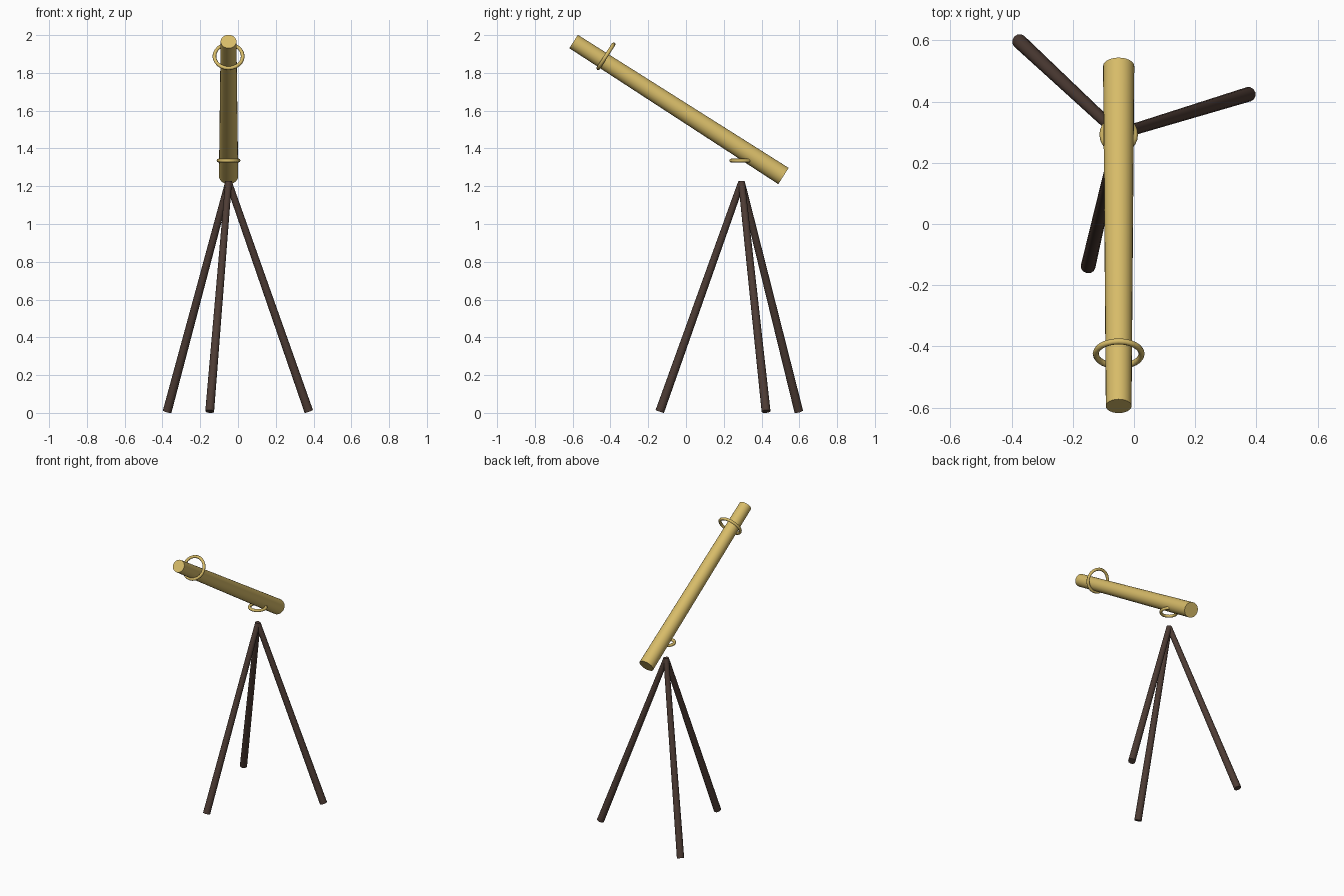
import bpy
from math import sin, cos, radians
from mathutils import Vector

if "Cube" in bpy.data.objects:
    bpy.data.objects.remove(bpy.data.objects["Cube"])


def material(name, color):
    m = bpy.data.materials.new(name)
    m.diffuse_color = (*color, 1)
    m.use_nodes = True
    m.node_tree.nodes["Principled BSDF"].inputs["Base Color"].default_value = m.diffuse_color
    return m


brass = material("brass", (0.68, 0.50, 0.14))
dark_wood = material("dark_wood", (0.075, 0.045, 0.035))


def finish(name, mat):
    ob = bpy.context.object
    ob.name = name
    ob.data.materials.append(mat)
    bpy.ops.object.shade_smooth_by_angle(angle=radians(50))
    return ob


def rod(name, a, b, ra, rb, sides, mat):
    """Tapered rod from point a (radius ra) to point b (radius rb)."""
    a, b = Vector(a), Vector(b)
    bpy.ops.mesh.primitive_cone_add(
        vertices=sides, radius1=ra, radius2=rb, depth=(b - a).length,
        location=(a + b) / 2, rotation=(b - a).to_track_quat('Z', 'Y').to_euler())
    return finish(name, mat)


def ring(name, center, axis, major, minor, mat):
    bpy.ops.mesh.primitive_torus_add(
        location=center, rotation=Vector(axis).to_track_quat('Z', 'Y').to_euler(),
        major_radius=major, minor_radius=minor, major_segments=24, minor_segments=8)
    return finish(name, mat)


X = -0.05
eye_end = Vector((X, 0.516, 1.254))
far_end = Vector((X, -0.595, 1.966))

# Telescope tube, slightly wider at the low end
rod("telescope_tube", eye_end, far_end, 0.051, 0.042, 24, brass)

# Collar around the upper tube and mounting ring under the lower tube
ring("upper_collar", (X, -0.424, 1.888), far_end - eye_end, 0.075, 0.010, brass)
ring("mount_ring", (X, 0.292, 1.336), (0, 0, 1), 0.053, 0.010, brass)

# Tripod legs splayed evenly from one apex
apex = Vector((X, 0.294, 1.222))
for i, deg in enumerate((17, 137, 257)):
    a = radians(deg)
    foot = (apex.x + 0.444 * cos(a), apex.y + 0.444 * sin(a), 0.008)
    rod(f"tripod_leg_{i + 1}", foot, apex, 0.024, 0.018, 12, dark_wood)
